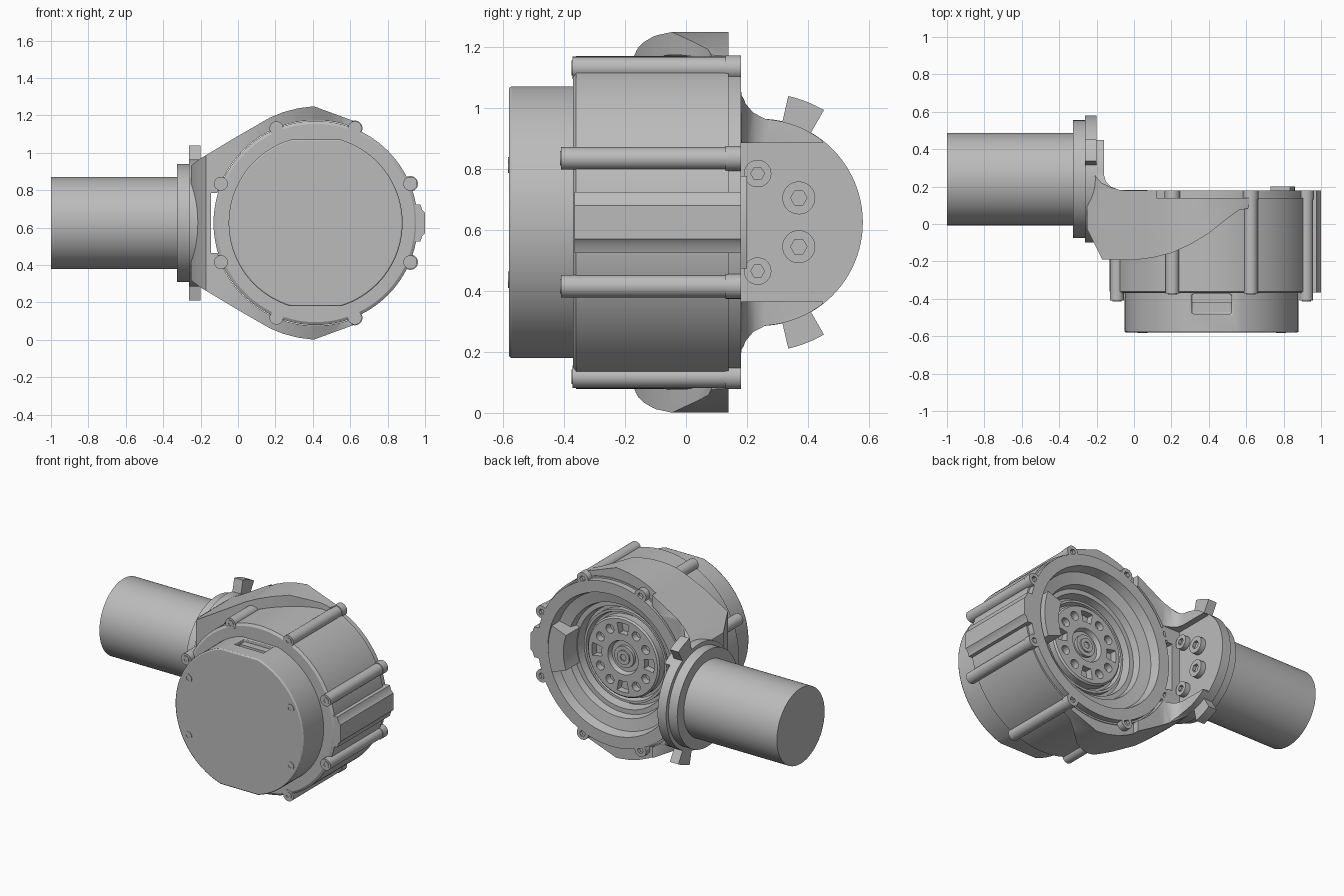
import bpy, bmesh, math
from mathutils import Matrix, Vector

if "Cube" in bpy.data.objects:
    bpy.data.objects.remove(bpy.data.objects["Cube"])

grey = bpy.data.materials.new("machined_grey")
grey.use_nodes = True
COL = (0.5, 0.5, 0.5, 1)
grey.diffuse_color = COL
grey.node_tree.nodes["Principled BSDF"].inputs["Base Color"].default_value = COL

CX, CZ = 0.415, 0.625      # housing axis, along y
FY = 0.24                  # tube axis, along x


def finish(name, bm):
    bmesh.ops.recalc_face_normals(bm, faces=bm.faces)
    me = bpy.data.meshes.new(name)
    bm.to_mesh(me)
    bm.free()
    me.materials.append(grey)
    ob = bpy.data.objects.new(name, me)
    bpy.context.collection.objects.link(ob)
    return ob


def prism(name, pts, axis, a, b):
    """Extrude a flat outline along an axis from a to b."""
    place = {"x": lambda p, t: (t, p[0], p[1]),
             "y": lambda p, t: (p[0], t, p[1]),
             "z": lambda p, t: (p[0], p[1], t)}[axis]
    bm = bmesh.new()
    lo = [bm.verts.new(place(p, a)) for p in pts]
    hi = [bm.verts.new(place(p, b)) for p in pts]
    bm.faces.new(lo)
    bm.faces.new(hi)
    n = len(pts)
    for i in range(n):
        j = (i + 1) % n
        bm.faces.new((lo[i], lo[j], hi[j], hi[i]))
    return finish(name, bm)


def arc(c, r, a0, a1, n):
    return [(c[0] + r * math.cos(math.radians(a0 + (a1 - a0) * i / n)),
             c[1] + r * math.sin(math.radians(a0 + (a1 - a0) * i / n))) for i in range(n + 1)]


def disc(name, axis, c, r, a, b, n=64):
    return prism(name, arc(c, r, 0, 360, n)[:-1], axis, a, b)


def sector(name, axis, c, r0, r1, a0, a1, a, b):
    return prism(name, arc(c, r1, a0, a1, 8) + arc(c, r0, a1, a0, 8), axis, a, b)


def box(name, x, y, z):
    return prism(name, [(x[0], y[0]), (x[1], y[0]), (x[1], y[1]), (x[0], y[1])], "z", *z)


def lathe(name, prof, n=96):
    """Spin (radius, y) points around the housing axis."""
    bm = bmesh.new()
    vs = [bm.verts.new((CX + r, y, CZ)) for r, y in prof]
    es = [bm.edges.new(p) for p in zip(vs, vs[1:])]
    bmesh.ops.spin(bm, geom=vs + es, cent=(CX, 0, CZ), axis=(0, 1, 0),
                   angle=math.tau, steps=n)
    bmesh.ops.remove_doubles(bm, verts=bm.verts, dist=1e-5)
    return finish(name, bm)


def boolean(ob, cutter, op="DIFFERENCE"):
    m = ob.modifiers.new("bool", "BOOLEAN")
    m.object, m.operation, m.solver = cutter, op, "EXACT"
    bpy.context.view_layer.objects.active = ob
    bpy.ops.object.modifier_apply(modifier=m.name)
    bpy.data.objects.remove(cutter)


def mirrored(half):
    """Outline from (u, dz) points, mirrored about the housing axis height."""
    return [(u, CZ + d) for u, d in half] + [(u, CZ - d) for u, d in reversed(half) if d > 0]


# Socket head screw, unit size, pointing along +z, shared by all screws
screw = disc("screw", "z", (0, 0), 1, -1, 1, 32)
boolean(screw, disc("hex_cutter", "z", (0, 0), 0.5, 0.2, 2, 6))
screw_mesh = screw.data
bpy.data.objects.remove(screw)


def add_screw(name, pos, direction, r, h):
    ob = bpy.data.objects.new(name, screw_mesh)
    bpy.context.collection.objects.link(ob)
    rot = Vector(direction).to_track_quat("Z", "Y").to_matrix().to_4x4()
    ob.matrix_world = Matrix.Translation(pos) @ rot @ Matrix.Diagonal((r, r, h, 1))


# Main housing with stepped recess at the back
lathe("housing", [(0, -0.37), (0.53, -0.37), (0.546, -0.36), (0.546, 0.14), (0.535, 0.14),
                  (0.535, 0.18), (0.46, 0.18), (0.445, 0.12), (0.37, 0.105), (0.36, 0.06),
                  (0.33, 0.06), (0.32, 0.0), (0, 0.0)])
prism("side_connector", mirrored([(0.9, 0.1), (0.975, 0.1), (0.985, 0.07), (1.0, 0.055)]),
      "y", -0.365, 0.18)
sector("rear_pad", "y", (CX, CZ), 0.335, 0.445, -20, 20, 0.05, 0.2)

# Bolt lugs around the housing
for k in range(8):
    a = math.radians(22.5 + 45 * k)
    x, z = CX + 0.548 * math.cos(a), CZ + 0.548 * math.sin(a)
    front = -0.41 if abs(math.cos(a)) > 0.7 else -0.372
    disc("lug", "y", (x, z), 0.037, front, 0.14, 24)
    add_screw("front_screw", (x, front, z), (0, -1, 0), 0.024, 0.004)
    add_screw("rear_screw", (x, 0.155, z), (0, 1, 0), 0.041, 0.025)

# Front cap with flats at top and bottom, and a cable slot
f = math.degrees(math.asin(0.445 / 0.465))
cap = prism("front_cap", arc((CX, CZ), 0.465, -f, f, 40) + arc((CX, CZ), 0.465, 180 - f, 180 + f, 40),
            "y", -0.58, -0.36)
boolean(cap, box("slot_cutter", (0.31, 0.52), (-0.48, -0.375), (CZ + 0.38, 1.2)))
bev = cap.modifiers.new("edge", "BEVEL")
bev.width, bev.segments, bev.limit_method, bev.angle_limit = 0.008, 2, "ANGLE", math.radians(60)
box("cable_plug", (0.31, 0.52), (-0.42, -0.37), (CZ + 0.37, CZ + 0.42))
for sx in (-1, 1):
    for sz in (-1, 1):
        add_screw("cap_screw", (CX + sx * 0.37, -0.58, CZ + sz * 0.188), (0, -1, 0), 0.027, 0.003)

# Output flange: ring of holes and slots around the centre
lathe("output_ring", [(0.27, -0.02), (0.30, -0.02), (0.30, 0.035), (0.285, 0.035), (0.27, -0.02)])
rotor = lathe("output_flange", [(0, -0.02), (0.26, -0.02), (0.26, 0.05), (0.25, 0.06),
                                (0.11, 0.06), (0.10, 0.03), (0.07, 0.03), (0.07, 0.05), (0, 0.05)])
for k in range(12):
    a = 30 * k
    if k % 3 == 0:
        cut = sector("slot_cutter", "y", (CX, CZ), 0.155, 0.225, a - 11, a + 11, 0.015, 0.1)
    else:
        c = (CX + 0.19 * math.cos(math.radians(a)), CZ + 0.19 * math.sin(math.radians(a)))
        cut = disc("hole_cutter", "y", c, 0.029, 0.015, 0.1, 20)
    boolean(rotor, cut)
add_screw("centre_screw", (CX, 0.05, CZ), (0, 1, 0), 0.045, 0.01)

# Arm: side, plan and end outlines intersected, then hollowed for the housing
arm = prism("arm", mirrored([(-0.26, 0.3), (-0.2, 0.345), (0.0, 0.465), (0.17, 0.563), (0.24, 0.592),
                             (0.32, 0.613), (0.405, 0.624), (0.66, 0.53)]), "y", -0.4, 0.7)
plan = [(-0.25, -0.03), (-0.17, -0.19), (0.0, -0.193), (0.1, -0.18), (0.2, -0.155), (0.3, -0.11),
        (0.4, -0.05), (0.5, 0.03), (0.56, 0.073), (0.61, 0.083), (0.62, 0.14), (0.12, 0.14),
        (0.12, 0.18), (-0.08, 0.182), (-0.125, 0.2), (-0.15, 0.225), (-0.16, 0.26),
        (-0.16, 0.45), (-0.25, 0.45)]
boolean(arm, prism("plan_tool", plan, "z", -0.2, 1.5), "INTERSECT")
end = [(-0.35, 0.7), (0.175, 0.7), (0.18, 0.43), (0.195, 0.39), (0.22, 0.36), (0.26, 0.339)]
end += [(y, d) for y, d in arc((FY, 0), 0.339, 84, 0, 20)]
boolean(arm, prism("end_tool", mirrored(end), "x", -0.5, 0.9), "INTERSECT")
boolean(arm, disc("bore_tool", "y", (CX, CZ), 0.549, -0.6, 0.8, 96))
boolean(arm, box("gap_tool", (-0.145, 0.1), (-0.5, 0.7), (CZ - 0.16, CZ + 0.16)))
boolean(arm, box("face_tool", (-0.2, 0.3), (0.18, 0.7), (CZ - 0.26, CZ + 0.26)))

# Joint disc with two stop tabs, flange and tube
disc("joint_disc", "x", (FY, CZ), 0.34, -0.262, -0.2, 96)
for s in (-1, 1):
    sector("stop_tab", "x", (FY, CZ), 0.3, 0.425, s * 60, s * 77, -0.262, -0.2)
    add_screw("joint_screw_small", (-0.19, 0.235, CZ + s * 0.16), (1, 0, 0), 0.045, 0.025)
    add_screw("joint_screw_large", (-0.19, 0.37, CZ + s * 0.08), (1, 0, 0), 0.054, 0.025)
disc("tube_flange", "x", (FY, CZ), 0.315, -0.325, -0.255, 96)
disc("tube", "x", (FY, CZ), 0.247, -1.0, -0.3, 96)

# Smooth round walls, keep edges sharp
bpy.ops.object.select_all(action="DESELECT")
for ob in bpy.context.scene.objects:
    if ob.type == "MESH":
        ob.select_set(True)
        bpy.context.view_layer.objects.active = ob
bpy.ops.object.shade_smooth_by_angle(angle=math.radians(30))
